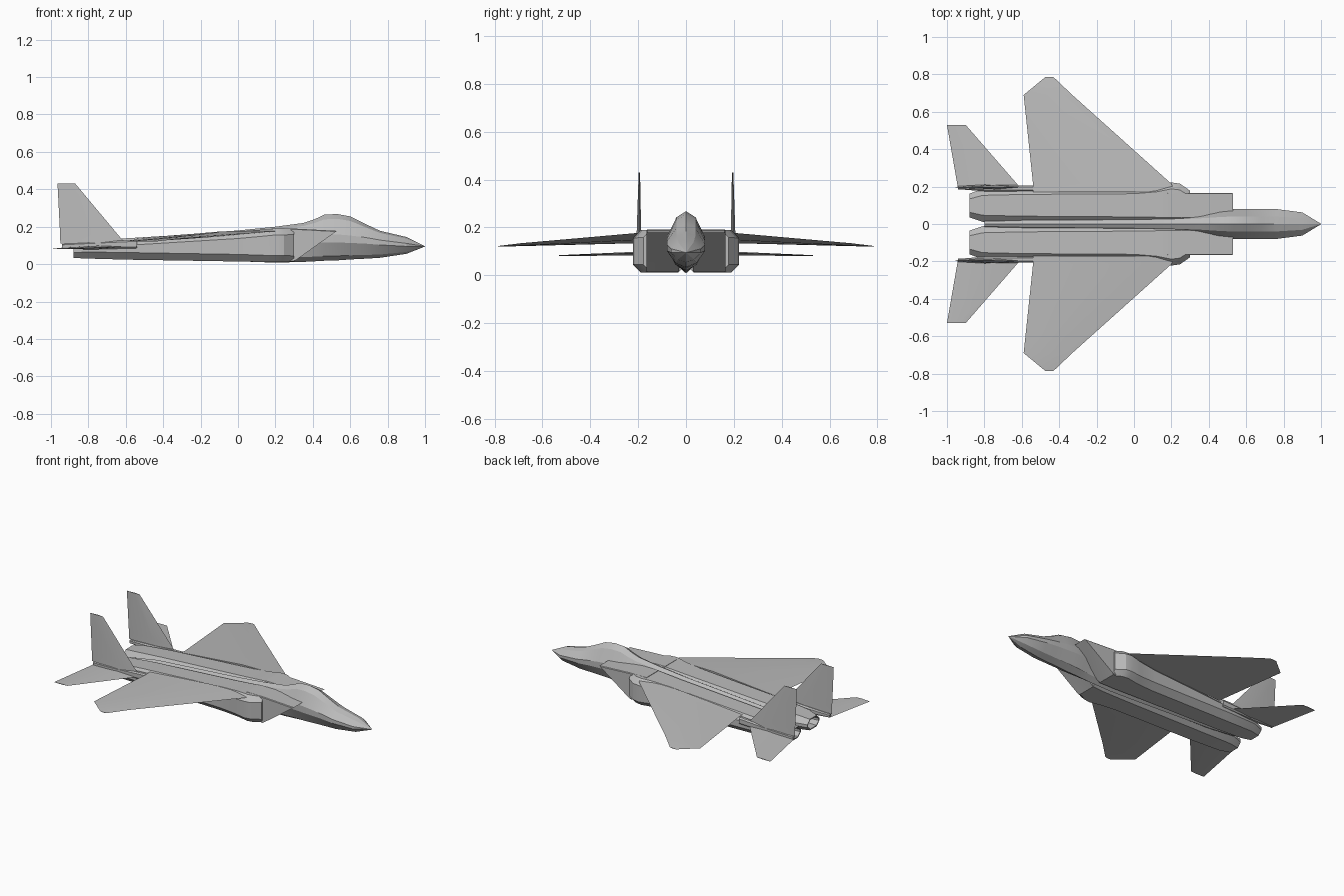
import bpy
import bmesh
import math

cube = bpy.data.objects.get("Cube")
if cube:
    bpy.data.objects.remove(cube, do_unlink=True)

paint = bpy.data.materials.new("airframe grey")
paint.use_nodes = True
grey = (0.5, 0.5, 0.5, 1)
paint.diffuse_color = grey
paint.node_tree.nodes["Principled BSDF"].inputs["Base Color"].default_value = grey


def loft(name, rings, mirror=False, angle=25):
    """Skin a list of equal-length point rings and cap both ends."""
    bm = bmesh.new()
    loops = [[bm.verts.new(p) for p in ring] for ring in rings]
    n = len(loops[0])
    for a, b in zip(loops, loops[1:]):
        for i in range(n):
            j = (i + 1) % n
            bm.faces.new((a[i], a[j], b[j], b[i]))
    bm.faces.new(loops[0])
    bm.faces.new(loops[-1])
    bmesh.ops.remove_doubles(bm, verts=bm.verts, dist=0.0005)
    bmesh.ops.recalc_face_normals(bm, faces=bm.faces)
    mesh = bpy.data.meshes.new(name)
    bm.to_mesh(mesh)
    bm.free()
    obj = bpy.data.objects.new(name, mesh)
    bpy.context.collection.objects.link(obj)
    mesh.materials.append(paint)
    if mirror:
        mod = obj.modifiers.new("Mirror", 'MIRROR')
        mod.use_axis = (False, True, False)
        mod.use_clip = False
        mod.use_mirror_merge = False
    bpy.ops.object.select_all(action='DESELECT')
    bpy.context.view_layer.objects.active = obj
    obj.select_set(True)
    bpy.ops.object.shade_smooth_by_angle(angle=math.radians(angle))
    return obj


def body_ring(x, w, top, bottom, mid):
    """Ridged fuselage section with a widest belt around height mid."""
    half = [(0.5 * w, top - 0.2 * (top - mid)), (w, mid + 0.15 * (top - mid)),
            (w, mid - 0.2 * (mid - bottom)), (0.55 * w, bottom + 0.2 * (mid - bottom))]
    right = [(-y, z) for y, z in reversed(half)]
    return [(x, y, z) for y, z in [(0, top)] + half + [(0, bottom)] + right]


def box_ring(x, y0, y1, z0, z1, c, slant=0):
    """Box section with chamfered corners; slant pushes the top forward."""
    pts = [(y0 + c, z0), (y1 - c, z0), (y1, z0 + c), (y1, z1 - c),
           (y1 - c, z1), (y0 + c, z1), (y0, z1 - c), (y0, z0 + c)]
    return [(x + slant * (z - z0) / (z1 - z0), y, z) for y, z in pts]


def foil_ring(front, back, span, height, thick, upright=False):
    """Diamond foil; height gives the front and back levels."""
    crest = front + 0.4 * (back - front)
    level = height[0] + 0.4 * (height[1] - height[0])
    pts = [(front, height[0]), (crest, level + thick / 2),
           (back, height[1]), (crest, level - thick / 2)]
    return [(x, h, span) if upright else (x, span, h) for x, h in pts]


# Nose, canopy and spine
loft("fuselage", [body_ring(*s) for s in [
    (-0.80, 0.02, 0.10, 0.06, 0.08), (-0.60, 0.03, 0.135, 0.04, 0.09),
    (0.00, 0.04, 0.180, 0.015, 0.12), (0.20, 0.05, 0.200, 0.008, 0.13),
    (0.35, 0.06, 0.220, 0.012, 0.14), (0.41, 0.068, 0.240, 0.015, 0.14),
    (0.46, 0.075, 0.264, 0.018, 0.14), (0.53, 0.08, 0.268, 0.02, 0.14),
    (0.60, 0.08, 0.255, 0.025, 0.135), (0.68, 0.08, 0.215, 0.029, 0.13),
    (0.76, 0.08, 0.178, 0.034, 0.12), (0.90, 0.062, 0.145, 0.055, 0.105),
    (1.00, 0.001, 0.096, 0.094, 0.095)]], angle=20)

# Engine bodies, starting inside the hollow nozzles
loft("engine_nacelle", [box_ring(*s) for s in [
    (-0.74, 0.05, 0.15, 0.045, 0.10, 0.02), (-0.88, 0.042, 0.155, 0.040, 0.102, 0.024),
    (-0.88, 0.035, 0.162, 0.033, 0.108, 0.028), (-0.81, 0.012, 0.188, 0.030, 0.120, 0.035),
    (-0.60, 0.004, 0.196, 0.024, 0.138, 0.038), (0.00, 0.0, 0.200, 0.014, 0.175, 0.038),
    (0.12, 0.0, 0.208, 0.012, 0.184, 0.036), (0.20, 0.0, 0.222, 0.011, 0.190, 0.034),
    (0.245, 0.0, 0.216, 0.012, 0.190, 0.034), (0.30, 0.0, 0.178, 0.014, 0.189, 0.03)]],
    mirror=True)

# Raked air intakes
loft("air_intake", [box_ring(0.18, 0.03, 0.166, 0.012, 0.191, 0.004),
                    box_ring(0.30, 0.03, 0.166, 0.014, 0.190, 0.004),
                    box_ring(0.302, 0.03, 0.166, 0.016, 0.178, 0.004, 0.228)], mirror=True)

# Wings with clipped tips
loft("wing", [foil_ring(*s) for s in [
    (0.22, -0.54, 0.17, (0.180, 0.136), 0.026), (0.20, -0.54, 0.215, (0.176, 0.134), 0.024),
    (-0.33, -0.59, 0.69, (0.134, 0.122), 0.010),
    (-0.43, -0.475, 0.785, (0.122, 0.120), 0.003)]], mirror=True)

# Tail booms
loft("tail_boom", [box_ring(*s) for s in [
    (-0.94, 0.186, 0.202, 0.085, 0.108, 0.005), (-0.80, 0.175, 0.210, 0.078, 0.118, 0.008),
    (-0.54, 0.175, 0.206, 0.085, 0.130, 0.008)]], mirror=True)

# Tailplanes
loft("tailplane", [foil_ring(-0.60, -0.94, 0.185, (0.094, 0.088), 0.016),
                   foil_ring(-0.90, -1.00, 0.53, (0.083, 0.081), 0.004)], mirror=True)

# Upright fins
loft("tail_fin", [foil_ring(-0.60, -0.95, 0.11, (0.197, 0.197), 0.024, True),
                  foil_ring(-0.64, -0.951, 0.155, (0.197, 0.197), 0.020, True),
                  foil_ring(-0.87, -0.965, 0.43, (0.195, 0.195), 0.006, True)], mirror=True)
